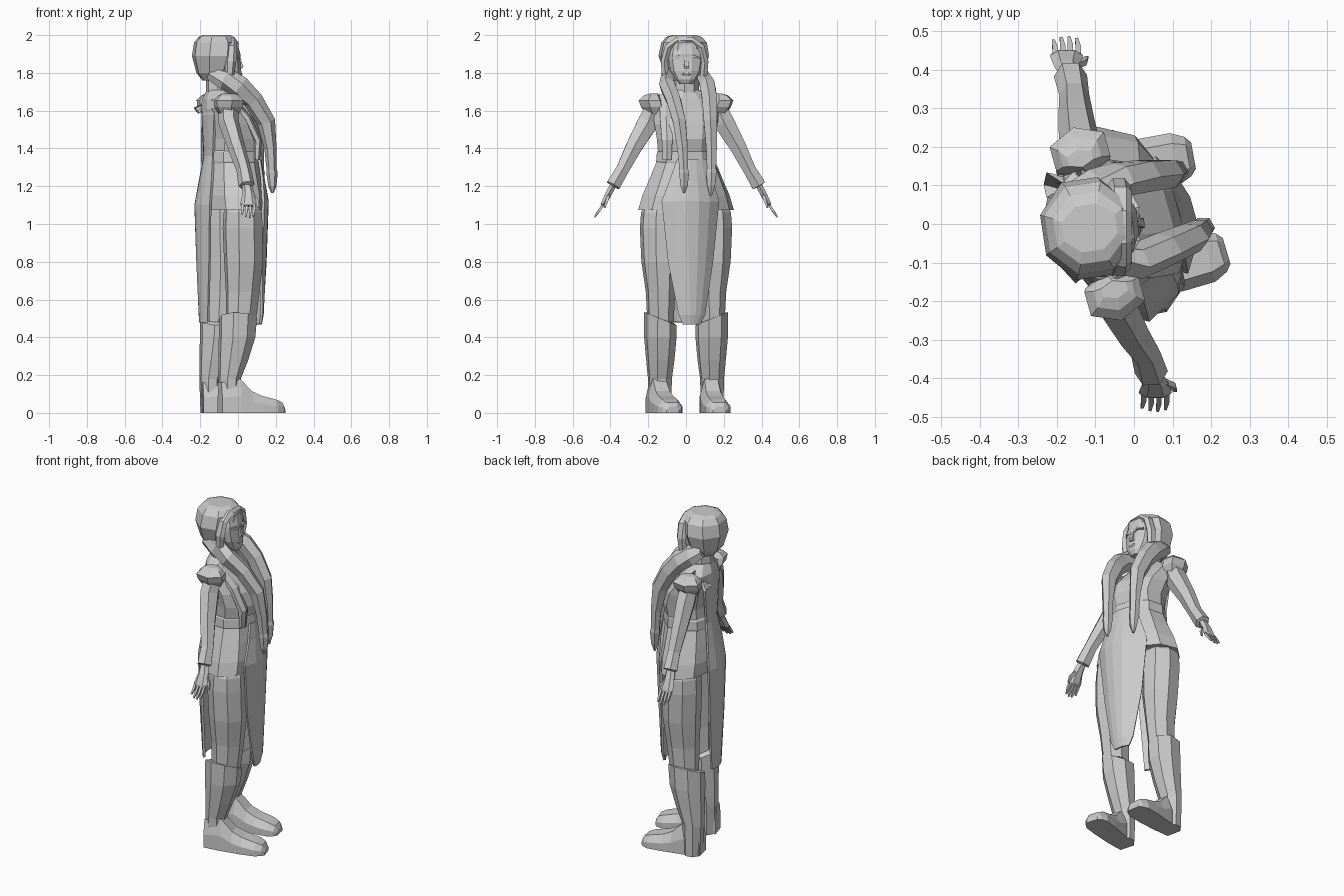
import bpy, bmesh
from math import cos, sin, pi
from mathutils import Vector

YAW = 0.27  # the body is turned slightly from +x


def skin(name, rings, closed=True):
    """Bridge equal-length point rings; cap the ends when closed."""
    bm = bmesh.new()
    rows = [[bm.verts.new(p) for p in r] for r in rings]
    n = len(rows[0])
    for a, b in zip(rows, rows[1:]):
        for i in range(n if closed else n - 1):
            j = (i + 1) % n
            bm.faces.new((a[i], a[j], b[j], b[i]))
    if closed:
        bm.faces.new(rows[0][::-1])
        bm.faces.new(rows[-1])
    bmesh.ops.recalc_face_normals(bm, faces=bm.faces)
    me = bpy.data.meshes.new(name)
    bm.to_mesh(me)
    bm.free()
    ob = bpy.data.objects.new(name, me)
    bpy.context.collection.objects.link(ob)
    return ob


def oval(c, u, v, ru, rv, n):
    k = 1 / cos(pi / n) if n > 6 else 1.08
    angs = [2 * pi * (i + 0.5) / n for i in range(n)]
    return [c + u * (k * ru * cos(a)) + v * (k * rv * sin(a)) for a in angs]


def loft(name, secs, n=8, yaw=YAW):
    """Stack horizontal ovals: (x, y, z, depth radius, side radius)."""
    u, v = Vector((cos(yaw), sin(yaw), 0)), Vector((-sin(yaw), cos(yaw), 0))
    return skin(name, [oval(Vector(s[:3]), u, v, s[3], s[4], n) for s in secs])


def tube(name, secs, n=6):
    """Sweep ovals along a path: (x, y, z, side radius, depth radius)."""
    pts = [Vector(s[:3]) for s in secs]
    rings = []
    for i, s in enumerate(secs):
        t = (pts[min(i + 1, len(pts) - 1)] - pts[max(i - 1, 0)]).normalized()
        side = Vector((1, 0, 0)).cross(t).normalized()
        rings.append(oval(pts[i], side, t.cross(side), s[3], s[4], n))
    return skin(name, rings)


def panel(name, rows, sign):
    """Curved hanging cloth: (x, y, z, half width, edge setback)."""
    u, v = Vector((cos(YAW), sin(YAW), 0)), Vector((-sin(YAW), cos(YAW), 0))
    rings = []
    for x, y, z, w, back in rows:
        c = Vector((x, y, z))
        rings.append([c + v * (w * k) - u * (sign * back * k * k)
                      for k in (-1, -0.6, -0.2, 0.2, 0.6, 1)])
    ob = skin(name, rings, closed=False)
    m = ob.modifiers.new("thickness", 'SOLIDIFY')
    m.thickness, m.offset = 0.014, 0
    return ob


# Torso, belt and flared tunic skirt
loft("torso", [(-.03, 0, 1.27, .135, .16), (-.03, 0, 1.36, .13, .145), (-.02, 0, 1.45, .14, .152),
               (-.04, 0, 1.53, .135, .165), (-.08, 0, 1.61, .105, .175), (-.1, 0, 1.66, .08, .15),
               (-.1, 0, 1.71, .06, .075)], 10)
loft("belt", [(-.03, 0, 1.32, .138, .153), (-.03, 0, 1.33, .14, .156),
              (-.03, 0, 1.38, .137, .152), (-.03, 0, 1.39, .13, .145)], 10)
loft("tunic_skirt", [(-.03, 0, 1.075, .15, .25), (-.03, 0, 1.15, .155, .228),
                     (-.03, 0, 1.24, .145, .19), (-.03, 0, 1.34, .133, .15)], 10)
loft("neck", [(-.1, 0, 1.63, .075, .09), (-.1, 0, 1.70, .065, .065), (-.1, 0, 1.80, .065, .06)])

# Front and back hanging cloth
panel("front_cloth", [(.11, .035, 1.34, .08, .02), (.125, .035, 1.25, .11, .03),
                      (.15, .038, 1.12, .155, .06), (.14, .036, .8, .12, .05),
                      (.125, .035, .52, .07, .02), (.115, .03, .47, .045, .01)], 1)
panel("back_cloth", [(-.165, -.02, 1.66, .09, .01), (-.18, -.03, 1.58, .11, .03),
                     (-.17, -.03, 1.36, .08, .02), (-.195, -.04, 1.22, .11, .03),
                     (-.218, -.04, 1.1, .125, .04), (-.21, -.04, .8, .1, .035),
                     (-.195, -.035, .48, .07, .02)], -1)

# Vest edges crossing the shoulders and running down the chest
for label, s, x in (("right", -1, .0), ("left", 1, -.09)):
    tube("vest_edge_" + label, [(x - .13, s * .1, 1.6, .035, .02), (x - .05, s * .11, 1.67, .035, .02),
                                (x + .05, s * .105, 1.56, .035, .02), (x + .105, s * .1, 1.44, .03, .02),
                                (x + .1, s * .1, 1.34, .025, .015)])

# Head: wrapped cap, face, brow rim and facial features
loft("head_cap", [(-.125, -.01, 1.76, .06, .07), (-.13, -.01, 1.80, .085, .10), (-.122, -.012, 1.89, .115, .128),
                  (-.115, -.01, 1.96, .112, .115), (-.115, -.01, 1.99, .09, .09),
                  (-.115, -.01, 2.0, .07, .06)], 8, .15)
loft("face", [(-.02, .0, 1.74, .025, .03), (-.025, .0, 1.765, .042, .052), (-.035, .0, 1.81, .05, .078),
              (-.04, .0, 1.87, .048, .088), (-.045, .0, 1.90, .055, .088), (-.055, .0, 1.95, .052, .075)], 10, .1)
tube("brow_rim", [(-.045, -.108, 1.78, .02, .022), (-.04, -.115, 1.86, .02, .028),
                  (-.035, -.095, 1.935, .02, .028), (-.035, -.045, 1.972, .02, .028),
                  (-.035, .03, 1.972, .02, .028), (-.035, .08, 1.935, .02, .028),
                  (-.04, .1, 1.86, .02, .028), (-.045, .093, 1.78, .02, .022)])
loft("nose", [(.012, .002, 1.822, .014, .017), (.014, .002, 1.833, .017, .017),
              (.004, .002, 1.885, .008, .008)], 4, .1)
loft("lips", [(.01, .002, 1.783, .008, .018), (.013, .002, 1.793, .009, .026),
              (.009, .002, 1.804, .008, .016)], 6, .1)
for label, s in (("right", -1), ("left", 1)):
    tube("eyebrow_" + label, [(.005, s * .015, 1.878, .008, .01), (.005, s * .042, 1.888, .008, .012),
                              (-.01, s * .07, 1.88, .006, .01)], 4)

# Two long head tails leaving the nape and draped over the chest
tube("head_tail_right", [(-.15, -.085, 1.80, .03, .035), (-.07, -.1, 1.77, .036, .055),
                         (.005, -.098, 1.73, .042, .055), (.08, -.065, 1.655, .04, .05),
                         (.15, -.035, 1.54, .036, .045), (.172, -.018, 1.4, .03, .03),
                         (.178, -.012, 1.29, .025, .025), (.18, -.01, 1.27, .028, .028),
                         (.182, -.01, 1.2, .02, .02), (.182, -.01, 1.165, .006, .006)])
tube("head_tail_left", [(-.16, .075, 1.80, .03, .035), (-.1, .1, 1.77, .036, .055),
                        (-.04, .115, 1.73, .042, .055), (.025, .125, 1.655, .042, .05),
                        (.085, .13, 1.54, .038, .045), (.105, .135, 1.4, .03, .03),
                        (.11, .135, 1.29, .026, .025), (.112, .135, 1.27, .029, .028),
                        (.115, .133, 1.2, .022, .02), (.115, .132, 1.15, .006, .006)])

# Arms, hands and shoulder pads; xs gives the forward position down each arm
for label, s, xs in (("right", -1, (-.05, -.01, .03, .045, .055)),
                     ("left", 1, (-.14, -.15, -.155, -.165, -.175))):
    loft("shoulder_pad_" + label, [(xs[0], s * .165, 1.58, .05, .045), (xs[0], s * .178, 1.62, .075, .058),
                                   (xs[0], s * .188, 1.655, .078, .06), (xs[0], s * .182, 1.68, .055, .04),
                                   (xs[0], s * .17, 1.69, .035, .022)], 6)
    tube("arm_" + label, [(xs[0], s * .165, 1.63, .045, .05), (xs[0], s * .2, 1.54, .058, .05),
                          (xs[1], s * .275, 1.41, .046, .043), (xs[2], s * .335, 1.29, .036, .036),
                          (xs[3], s * .385, 1.205, .04, .04), (xs[3], s * .388, 1.2, .02, .025)])
    h = xs[4]
    tube("palm_" + label, [(xs[3], s * .38, 1.215, .018, .022), (h, s * .41, 1.16, .018, .03),
                           (h, s * .437, 1.105, .015, .04), (h, s * .442, 1.095, .011, .036)])
    for i, drop in enumerate((.008, 0, .003, .017)):
        fx = h + .03 - .02 * i
        tube("finger_%s_%d" % (label, i), [(fx, s * .438, 1.105, .009, .009),
                                           (fx, s * (.46 - drop * .3), 1.07 + drop * .5, .009, .009),
                                           (fx - .004, s * (.484 - drop * .5), 1.035 + drop, .005, .005)], 4)
    tube("thumb_" + label, [(h + .02, s * .41, 1.15, .01, .012), (h + .045, s * .42, 1.12, .01, .01),
                            (h + .052, s * .432, 1.085, .005, .006)], 4)

# Legs, tall boots and feet
for label, s, dx, heel, turn in (("right", -1, 0, (-.095, -.17), .29), ("left", 1, -.1, (-.19, .115), .18)):
    loft("trouser_" + label, [(dx + .02, s * .11, 1.2, .06, .06), (dx + .025, s * .137, 1.06, .095, .095),
                              (dx + .025, s * .14, .98, .1, .098), (dx + .03, s * .14, .8, .098, .09),
                              (dx + .025, s * .135, .64, .085, .072),
                              (dx + .015, s * .135, .48, .075, .065)], 8, .2)
    boot = loft("boot_" + label, [(dx - .045, s * .138, .0, .05, .056), (dx - .045, s * .138, .18, .056, .06),
                                  (dx - .025, s * .136, .28, .075, .07), (dx - .005, s * .136, .4, .092, .08),
                                  (dx + .0, s * .136, .5, .096, .08), (dx + .0, s * .136, .505, .08, .066)], 8, .2)
    for v in boot.data.vertices:  # cuff rises on the outer side
        if v.co.z > .45:
            v.co.z += .4 * (s * v.co.y - .14)
    u, w = Vector((cos(turn), sin(turn), 0)), Vector((-sin(turn), cos(turn), 0))
    rings = []
    for d, half, top in ((0, .045, .16), (.1, .06, .18), (.165, .064, .115), (.22, .068, .09),
                         (.3, .068, .07), (.335, .052, .055), (.35, .035, .03)):
        c = Vector((heel[0], heel[1], 0)) + u * d
        rings.append([c + w * (half * k) + Vector((0, 0, top * q)) for k, q in
                      ((-1, 0), (1, 0), (1, .5), (.6, 1), (-.6, 1), (-1, .5))])
    skin("foot_" + label, rings)
